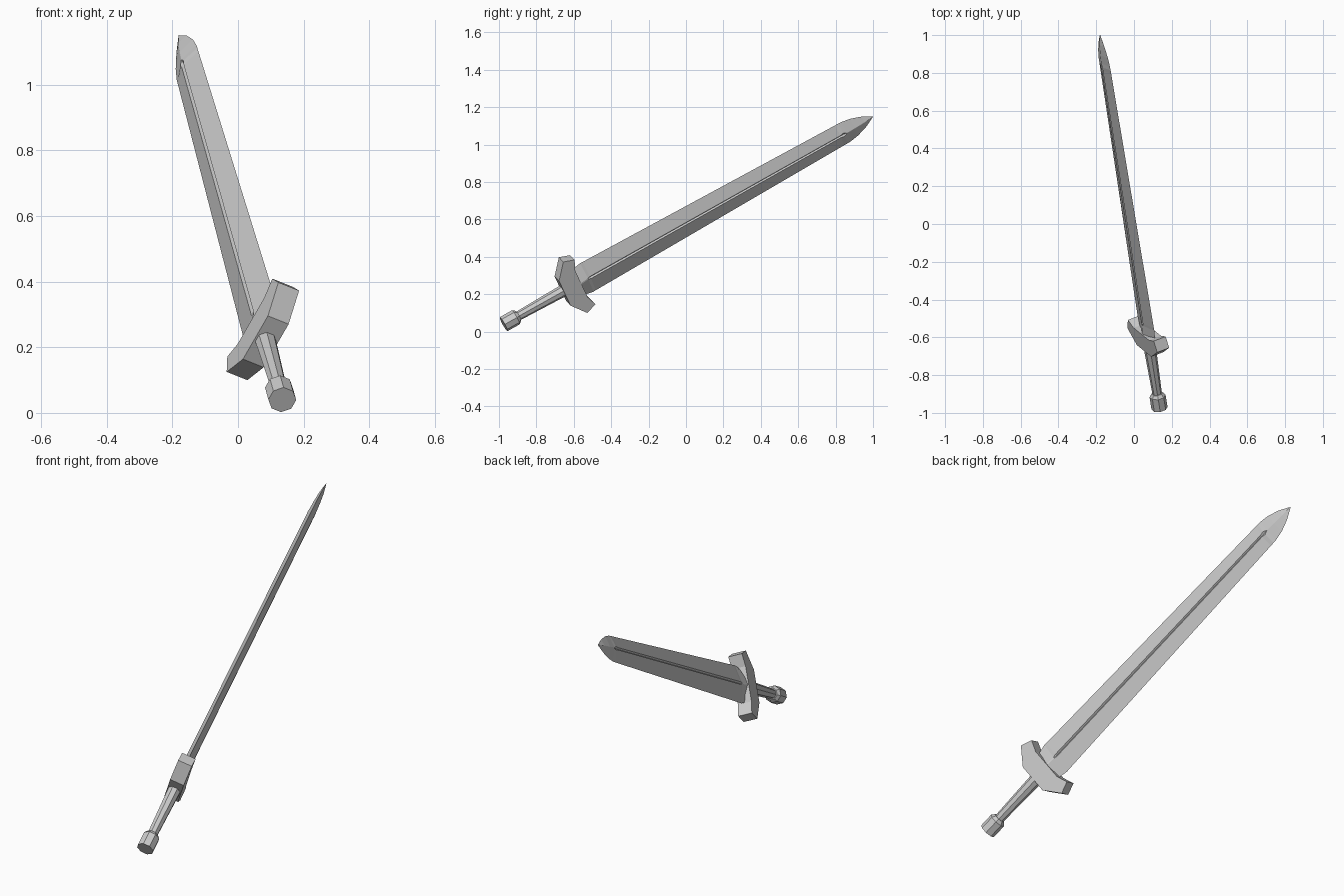
import bpy, bmesh, math
from mathutils import Vector, Matrix

if "Cube" in bpy.data.objects:
    bpy.data.objects.remove(bpy.data.objects["Cube"])

# Sword frame: local x = blade width, y = thickness, z = along the sword
pommel_end = Vector((0.135, -0.975, 0.04))
axis = (Vector((-0.18, 1.0, 1.15)) - pommel_end).normalized()
wide = Vector((0.46, -0.36, 0.81))
wide = (wide - axis * wide.dot(axis)).normalized()
flat = axis.cross(wide)
FRAME = Matrix.Translation(pommel_end) @ Matrix((wide, flat, axis)).transposed().to_4x4()


def make(name, bm):
    bmesh.ops.recalc_face_normals(bm, faces=bm.faces)
    me = bpy.data.meshes.new(name)
    bm.to_mesh(me)
    bm.free()
    me.transform(FRAME)
    ob = bpy.data.objects.new(name, me)
    bpy.context.collection.objects.link(ob)
    return ob


def loft(name, rings):
    bm = bmesh.new()
    loops = [[bm.verts.new(p) for p in ring] for ring in rings]
    n = len(loops[0])
    for a, b in zip(loops, loops[1:]):
        for i in range(n):
            j = (i + 1) % n
            bm.faces.new((a[i], a[j], b[j], b[i]))
    bm.faces.new(loops[0][::-1])
    bm.faces.new(loops[-1])
    bmesh.ops.remove_doubles(bm, verts=bm.verts, dist=0.0002)
    return make(name, bm)


def octagon(rx, ry, z):
    angles = [math.radians(22.5 + 45 * i) for i in range(8)]
    return [(rx * math.cos(t), ry * math.sin(t), z) for t in angles]


def blade_ring(z, half_w, half_t, groove, depth):
    return [(half_w, 0, z), (groove, half_t, z), (0, half_t - depth, z), (-groove, half_t, z),
            (-half_w, 0, z), (-groove, -half_t, z), (0, depth - half_t, z), (groove, -half_t, z)]


# Pommel and grip
loft("pommel", [octagon(0.043, 0.043, 0), octagon(0.043, 0.043, 0.075),
                octagon(0.030, 0.030, 0.092)])
loft("grip", [octagon(0.025, 0.025, 0.08), octagon(0.033, 0.033, 0.385)])

# Crossguard: mirrored bent profile, extruded through the thickness
half = [(0.082, 0.365), (0.17, 0.43), (0.148, 0.49), (0.088, 0.468)]
profile = half + [(-x, z) for x, z in reversed(half)]
loft("crossguard", [[(x, y, z) for x, z in profile] for y in (-0.036, 0.036)])

# Blade: thick base, diamond section with a narrow groove, curved point
loft("blade", [
    blade_ring(0.44, 0.080, 0.036, 0.004, 0),
    blade_ring(0.515, 0.095, 0.021, 0.003, 0),
    blade_ring(0.53, 0.094, 0.021, 0.007, 0.008),
    blade_ring(2.08, 0.066, 0.019, 0.006, 0.007),
    blade_ring(2.10, 0.0655, 0.019, 0.010, 0.007),
    blade_ring(2.12, 0.065, 0.018, 0.001, 0),
    blade_ring(2.17, 0.056, 0.016, 0.001, 0),
    blade_ring(2.23, 0.034, 0.011, 0.001, 0),
    blade_ring(2.287, 0.001, 0.001, 0.0005, 0)])
